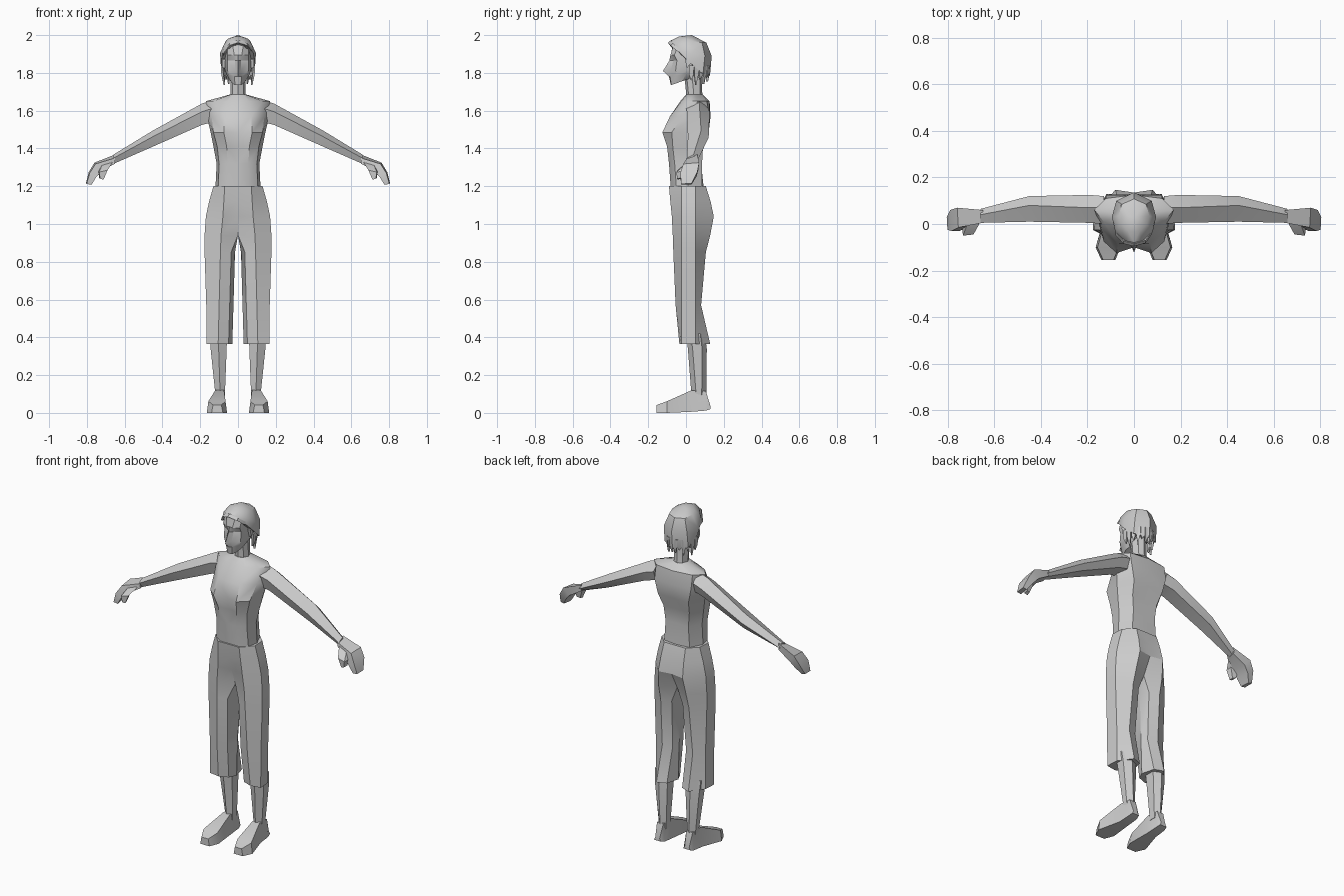
import bpy, bmesh, math

grey = bpy.data.materials.new("plain_grey")
grey.diffuse_color = (0.6, 0.6, 0.6, 1)


def loft(name, *lofts, mirror=True, angle=30):
    """Skin closed rings, drop faces on the centre plane, mirror across x."""
    bm = bmesh.new()
    for rings in lofts:
        vs = [[bm.verts.new(p) for p in r] for r in rings]
        n = len(vs[0])
        for a, b in zip(vs, vs[1:]):
            for i in range(n):
                j = (i + 1) % n
                bm.faces.new((a[i], a[j], b[j], b[i]))
        bm.faces.new(vs[0][::-1])
        bm.faces.new(vs[-1])
    if mirror:
        mid = [f for f in bm.faces if all(abs(v.co.x) < 1e-5 for v in f.verts)]
        bmesh.ops.delete(bm, geom=mid, context='FACES')
        dup = bmesh.ops.duplicate(bm, geom=bm.verts[:] + bm.edges[:] + bm.faces[:])
        for g in dup["geom"]:
            if isinstance(g, bmesh.types.BMVert):
                g.co.x *= -1
    bmesh.ops.remove_doubles(bm, verts=bm.verts[:], dist=1e-5)
    bmesh.ops.recalc_face_normals(bm, faces=bm.faces[:])
    me = bpy.data.meshes.new(name)
    bm.to_mesh(me)
    bm.free()
    ob = bpy.data.objects.new(name, me)
    bpy.context.collection.objects.link(ob)
    me.materials.append(grey)
    bpy.ops.object.select_all(action='DESELECT')
    ob.select_set(True)
    bpy.context.view_layer.objects.active = ob
    bpy.ops.object.shade_smooth_by_angle(angle=math.radians(angle))
    return ob


def level(z, pts, tilt=0.0):
    """Half ring at height z, rising towards the back by tilt."""
    return [(x, y, z + tilt * (y - pts[0][1])) for x, y in pts]


# torso: half rings from front centre round to back centre
loft("torso", [
    level(1.18, [(0, -.08), (.06, -.08), (.105, -.05), (.12, .01), (.085, .085), (0, .095)]),
    level(1.32, [(0, -.088), (.055, -.09), (.1, -.06), (.113, .01), (.075, .085), (0, .08)]),
    level(1.41, [(0, -.09), (.06, -.1), (.11, -.07), (.13, .02), (.085, .09), (0, .09)]),
    level(1.485, [(0, -.1), (.075, -.125), (.13, -.075), (.145, .03), (.1, .12), (0, .12)]),
    level(1.57, [(0, -.085), (.07, -.085), (.14, -.02), (.165, .05), (.12, .125), (0, .13)]),
    level(1.65, [(0, -.03), (.06, -.025), (.13, .01), (.17, .06), (.12, .11), (0, .125)]),
    level(1.685, [(0, 0), (.025, .005), (.04, .02), (.045, .045), (.03, .08), (0, .09)]),
], angle=35)

# neck
loft("neck", [level(z, [(0, f), (.028, f + .012), (.041, f + .04), (.028, b - .012), (0, b)])
              for z, f, b in [(1.65, 0, .095), (1.70, .0, .085), (1.80, -.01, .085)]])

# arms: four-sided tapering sections with a ridge along the top
def arm_ring(x, top, bottom, front, ridge, back):
    edge = top - .38 * (top - bottom)
    return [(x, front, edge), (x, ridge, top), (x, back, edge - .005),
            (x, back - .02, bottom + .01), (x, front + .02, bottom)]

loft("arms", [arm_ring(*a) for a in [
    (.13, 1.658, 1.54, .0, .07, .12), (.19, 1.638, 1.525, .005, .07, .125),
    (.45, 1.495, 1.41, .01, .08, .12), (.66, 1.367, 1.318, .005, .04, .065)]])

# hands: palm with fingers, plus thumb
loft("hands",
     [[(.65, .005, 1.35), (.65, .06, 1.368), (.65, .06, 1.33), (.65, .01, 1.32)],
      [(.755, -.015, 1.318), (.76, .07, 1.325), (.725, .065, 1.285), (.715, -.015, 1.285)],
      [(.785, -.03, 1.27), (.79, .06, 1.275), (.755, .055, 1.25), (.75, -.03, 1.25)],
      [(.802, -.025, 1.212), (.805, .03, 1.215), (.782, .03, 1.21), (.775, -.025, 1.208)]],
     [[(.675, .03, 1.345), (.725, .03, 1.32), (.72, -.01, 1.31), (.665, .0, 1.325)],
      [(.695, -.015, 1.295), (.74, -.01, 1.28), (.735, -.05, 1.275), (.69, -.045, 1.285)],
      [(.715, -.025, 1.24), (.735, -.02, 1.245), (.73, -.048, 1.24), (.712, -.045, 1.235)]])

# cropped trousers: hips split into two legs below the crotch
def leg_ring(z, inner, outer, ridge, front, back, dip):
    return [(inner + (.02 if inner else 0), front + dip, z), (ridge, front, z),
            (outer, -.025, z), (outer - .005, .05, z), (ridge, back, z),
            (inner + (.02 if inner else 0), back - dip, z), (inner, .03, z)]

loft("trousers", [leg_ring(*r) for r in [
    (1.20, 0, .13, .07, -.09, .105, 0), (1.12, 0, .153, .075, -.083, .13, .002),
    (1.04, 0, .17, .08, -.075, .147, .012), (.94, 0, .177, .09, -.07, .128, .045),
    (.85, .016, .177, .093, -.067, .105, .022), (.57, .024, .168, .1, -.055, .08, .018),
    (.365, .03, .167, .105, -.035, .128, .02)]])

# lower legs
def calf_ring(z, a, b, f, k):
    m = (a + b) / 2
    return [(a, f + .02, z), (m, f, z), (b, f + .025, z),
            (b, k - .025, z), (m, k, z), (a, k - .02, z)]

loft("lower_legs", [calf_ring(*c) for c in [
    (.42, .058, .15, .0, .10), (.34, .06, .145, .01, .11), (.08, .07, .118, .03, .108)]])

# feet: rings running from heel to toe
loft("feet", [[(a, y, h * .02), (a + .008, y, t), (b - .008, y, t), (b, y, h * .02)]
              for y, a, b, t, h in [(.13, .075, .12, .035, 1), (.105, .068, .125, .115, .6),
                                    (.03, .066, .128, .12, .3), (-.10, .058, .165, .062, 0),
                                    (-.155, .08, .14, .042, 0)]])

# head with nose, eye hollows and jaw
loft("head", [
    level(1.735, [(0, -.08), (.015, -.078), (.028, -.062), (.04, -.02), (.03, .03), (0, .04)], .35),
    level(1.78, [(0, -.09), (.02, -.084), (.047, -.05), (.062, 0), (.05, .06), (0, .08)], .15),
    level(1.81, [(0, -.122), (.016, -.082), (.055, -.055), (.07, .01), (.06, .08), (0, .1)], .05),
    level(1.865, [(0, -.088), (.017, -.066), (.055, -.048), (.074, .02), (.065, .09), (0, .115)]),
    level(1.895, [(0, -.08), (.02, -.082), (.055, -.062), (.077, .02), (.065, .09), (0, .115)]),
    level(1.955, [(0, -.07), (.03, -.065), (.055, -.035), (.072, .03), (.055, .085), (0, .105)]),
])

# ears
loft("ears", [[(x, -.005, 1.87), (x, .022, 1.885), (x, .024, 1.85), (x, .005, 1.825)]
              for x in (.06, .084)])

# hair cap: hem, fullest line, crown and apex
loft("hair", [
    [(0, -.068, 1.95), (.035, -.06, 1.94), (.065, -.03, 1.9), (.08, .025, 1.85),
     (.07, .08, 1.8), (0, .11, 1.79)],
    [(0, -.085, 1.952), (.04, -.075, 1.942), (.08, -.035, 1.91), (.092, .025, 1.85),
     (.078, .09, 1.795), (0, .127, 1.785)],
    [(0, -.08, 1.972), (.035, -.07, 1.966), (.076, -.025, 1.945), (.095, .03, 1.905),
     (.076, .1, 1.89), (0, .136, 1.89)],
    [(0, -.035, 1.993), (.025, -.03, 1.99), (.055, 0, 1.98), (.066, .035, 1.968),
     (.052, .085, 1.96), (0, .108, 1.96)],
    [(0, .03, 2.0)] * 6], angle=40)

# swept fringe lying across the forehead
loft("fringe", [[(x, y, z + .012), (x, y - .012, z), (x, y + .012, z - .01)]
                for x, y, z in [(.075, -.035, 1.915), (.05, -.07, 1.945), (0, -.084, 1.96),
                                (-.045, -.073, 1.945), (-.08, -.035, 1.9)]], mirror=False)

# pointed locks hanging round the sides and nape
locks = []
for i, tip in enumerate([1.755, 1.775, 1.74, 1.765, 1.735, 1.76]):
    ring = []
    for z, width, r in ((1.84, .13, 1.0), (1.79, .11, .97), (tip, .012, .9)):
        t = math.radians(8 + 15.5 * i)
        pts = [(t - width, 1), (t + width, 1), (t + width, .88), (t - width, .88)]
        ring.append([(.091 * r * s * math.sin(a), .02 + .108 * r * s * math.cos(a), z)
                     for a, s in pts])
    locks.append(ring)
loft("hair_locks", *locks)
